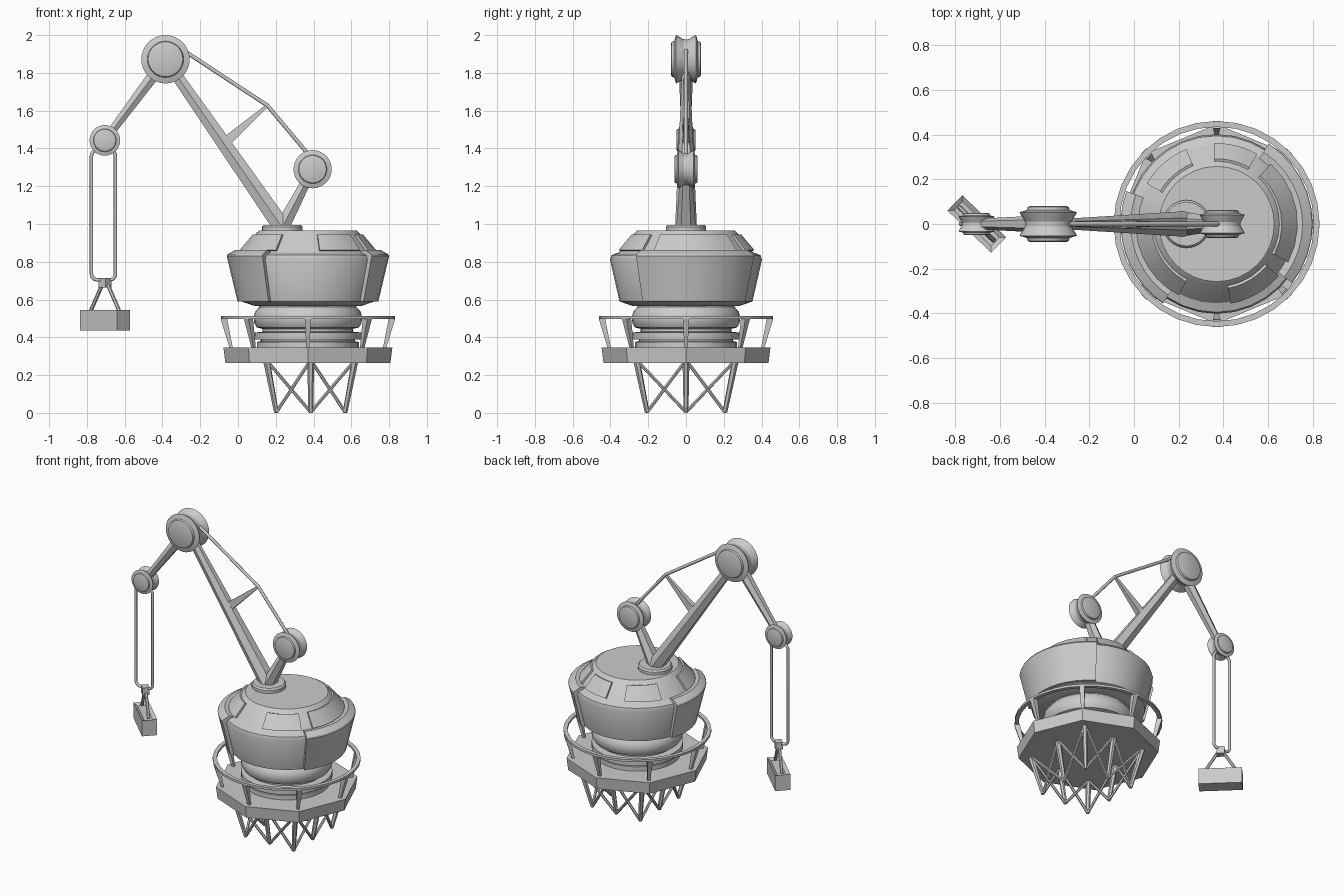
import bpy, bmesh, math
from math import sin, cos, pi, radians
from mathutils import Vector, Matrix

if "Cube" in bpy.data.objects:
    bpy.data.objects.remove(bpy.data.objects["Cube"])

CX = 0.37  # tower axis


def finish(name, bm, smooth=None):
    bmesh.ops.recalc_face_normals(bm, faces=bm.faces)
    me = bpy.data.meshes.new(name)
    bm.to_mesh(me)
    bm.free()
    ob = bpy.data.objects.new(name, me)
    bpy.context.collection.objects.link(ob)
    if smooth:
        me.shade_smooth()
        me.set_sharp_from_angle(angle=radians(smooth))
    return ob


def lathe(name, prof, centre, segs=32, arc=None, closed=False, axis='Z', smooth=30):
    """Revolve (radius, height) points; an arc gives a capped sector of a closed profile."""
    bm = bmesh.new()
    a0, a1 = (radians(a) for a in (arc or (0, 360)))
    n = segs + 1 if arc else segs
    rot = Matrix.Rotation(pi / 2, 3, 'X') if axis == 'Y' else Matrix.Identity(3)
    rings = []
    for i in range(n):
        a = a0 + (a1 - a0) * i / segs
        rings.append([bm.verts.new(rot @ Vector((r * cos(a), r * sin(a), h)) + Vector(centre))
                      for r, h in prof])
    m = len(prof)
    for i in range(segs):
        A, B = rings[i], rings[(i + 1) % n]
        for j in range(m if closed else m - 1):
            k = (j + 1) % m
            bm.faces.new((A[j], B[j], B[k], A[k]))
    if arc:
        bm.faces.new(rings[0])
        bm.faces.new(rings[-1])
    elif not closed:
        bm.faces.new([r[0] for r in rings])
        bm.faces.new([r[-1] for r in rings])
    return finish(name, bm, smooth)


def add_beam(bm, p, q, s0, s1, n=4):
    """Tapered n-sided bar; s0, s1 are (in-plane, sideways) half sizes at each end."""
    p, q = Vector(p), Vector(q)
    d = (q - p).normalized()
    side = Vector((0, 1, 0)) if abs(d.y) < 0.01 else d.cross(Vector((0, 0, 1))).normalized()
    up = d.cross(side).normalized()
    k = 1 / cos(pi / n)
    ends = []
    for c, (w, t) in ((p, s0), (q, s1)):
        ends.append([bm.verts.new(c + up * w * k * cos(2 * pi * (i + .5) / n)
                                  + side * t * k * sin(2 * pi * (i + .5) / n)) for i in range(n)])
    for i in range(n):
        j = (i + 1) % n
        bm.faces.new((ends[0][i], ends[0][j], ends[1][j], ends[1][i]))
    for e in ends:
        bm.faces.new(e)


def beam(name, *args, **kw):
    bm = bmesh.new()
    add_beam(bm, *args, **kw)
    return finish(name, bm)


def cable(name, pts, r, cyclic=False):
    cu = bpy.data.curves.new(name, 'CURVE')
    cu.dimensions = '3D'
    cu.bevel_depth, cu.bevel_resolution, cu.use_fill_caps = r, 2, True
    sp = cu.splines.new('POLY')
    sp.points.add(len(pts) - 1)
    for s, (x, z) in zip(sp.points, pts):
        s.co = (x, 0, z, 1)
    sp.use_cyclic_u = cyclic
    ob = bpy.data.objects.new(name, cu)
    bpy.context.collection.objects.link(ob)
    return ob


# Square trestle: eight legs with crossed braces
bm = bmesh.new()
square = [(-1, -1), (0, -1), (1, -1), (1, 0), (1, 1), (0, 1), (-1, 1), (-1, 0)]
foot = [Vector((.385 + .182 * x, .206 * y, 0.004)) for x, y in square]
head = [Vector((.385 + .235 * x, .262 * y, 0.28)) for x, y in square]
for i in range(8):
    j = (i + 1) % 8
    add_beam(bm, foot[i], head[i], (.011, .011), (.016, .016), 6)
    add_beam(bm, foot[i], head[j], (.008, .008), (.008, .008), 6)
    add_beam(bm, foot[j], head[i], (.008, .008), (.008, .008), 6)
finish('trestle_legs', bm)

# Octagonal deck, hand rail and its tapered posts
lathe('deck', [(.437, .265), (.447, .345)], (CX, 0, 0), 8, smooth=None)
lathe('hand_rail', [(.435, .497), (.461, .497), (.461, .512), (.435, .512)],
      (CX, 0, 0), 32, closed=True)
bm = bmesh.new()
for i in range(8):
    a = i * pi / 4
    add_beam(bm, (CX + .405 * cos(a), .405 * sin(a), .34), (CX + .445 * cos(a), .445 * sin(a), .5),
             (.008, .008), (.017, .017), 4)
finish('rail_posts', bm)

# Slewing column with rings and a rounded bearing
lathe('slewing_column', [(.27, .34), (.27, .375), (.25, .38), (.25, .388), (.285, .388), (.285, .425),
                         (.24, .43), (.24, .445), (.27, .452), (.284, .475), (.287, .505), (.28, .535),
                         (.258, .56), (.255, .6)], (CX, 0, 0))

# Rotating house with sloped shoulder
lathe('house', [(.25, .565), (.28, .565), (.352, .59), (.402, .81), (.395, .835), (.355, .85),
                (.27, .955), (.258, .965)], (CX, 0, 0))

# Raised armour plates round the house
for i, arc in enumerate([(-38, 57), (160, 236)]):
    lathe(f'side_plate_{i}', [(.34, .592), (.373, .59), (.43, .83), (.425, .84), (.385, .862), (.35, .855)],
          (CX, 0, 0), 10, arc=arc, closed=True)

# Raised panels on the shoulder
for i, arc in enumerate([(-80, -40), (-28, 48), (60, 92), (112, 150), (184, 242)]):
    lathe(f'shoulder_panel_{i}', [(.335, .85), (.362, .862), (.292, .945), (.265, .935)],
          (CX, 0, 0), 6, arc=arc, closed=True)

# Boom mount
lathe('boom_mount', [(.107, .95), (.107, .985), (.098, .996)], (.235, 0, 0))


# Pulleys: grooved wheels with raised hubs
def pulley(name, x, z, r, w):
    half = [(.64 * r, w), (.72 * r, .95 * w), (.75 * r, .78 * w), (r, .66 * w), (.95 * r, .5 * w), (.82 * r, .15 * w)]
    prof = half + [(a, -b) for a, b in reversed(half)]
    lathe(name, prof, (x, 0, z), 32, axis='Y')


pulley('head_pulley', -.384, 1.872, .128, .08)
pulley('tip_pulley', -.705, 1.443, .081, .05)
pulley('rear_pulley', .395, 1.29, .101, .062)

# Boom, jib, rear arm and stay strut
beam('boom', (.235, 0, .98), (-.384, 0, 1.872), (.046, .05), (.028, .016), n=6)
beam('jib', (-.384, 0, 1.872), (-.705, 0, 1.443), (.033, .035), (.02, .02), n=6)
beam('rear_arm', (.235, 0, .985), (.395, 0, 1.29), (.038, .045), (.022, .025), n=6)
beam('stay_strut', (-.075, 0, 1.425), (.155, 0, 1.628), (.028, .02), (.007, .007))
cable('stay_cable', [(-.29, 1.92), (.155, 1.628), (.38, 1.36)], .0105)

# Hoist rope loop with rounded corners
loop = []
for cx, cz, a0 in [(-.68, 1.36, 0), (-.745, 1.36, 90), (-.745, .735, 180), (-.68, .735, 270)]:
    for k in range(4):
        a = radians(a0 + 30 * k)
        loop.append((cx + .031 * cos(a), cz + .031 * sin(a)))
cable('hoist_rope', loop, .0095, True)

# Hook block, slings and load, turned about the rope
turn = Matrix.Translation((-.704, 0, 0)) @ Matrix.Rotation(radians(-44), 4, 'Z')


def block(name, size, z, recess=False):
    bm = bmesh.new()
    bmesh.ops.create_cube(bm, size=1, matrix=Matrix.Translation((0, 0, z)) @ Matrix.Diagonal((*size, 1)))
    if recess:  # shallow slot in the top
        bm.normal_update()
        top = [f for f in bm.faces if f.normal.z > .9]
        bmesh.ops.inset_individual(bm, faces=top, thickness=.03, depth=0)
        bmesh.ops.translate(bm, verts=top[0].verts[:], vec=(0, 0, -.015))
    ob = finish(name, bm)
    ob.matrix_world = turn
    return ob


block('load_box', (.272, .096, .108), .49, True)
block('hook_block', (.05, .045, .05), .69)
bm = bmesh.new()
for s in (-1, 1):
    add_beam(bm, (.02 * s, 0, .68), (.105 * s, 0, .54), (.009, .009), (.009, .009), 6)
finish('slings', bm).matrix_world = turn
